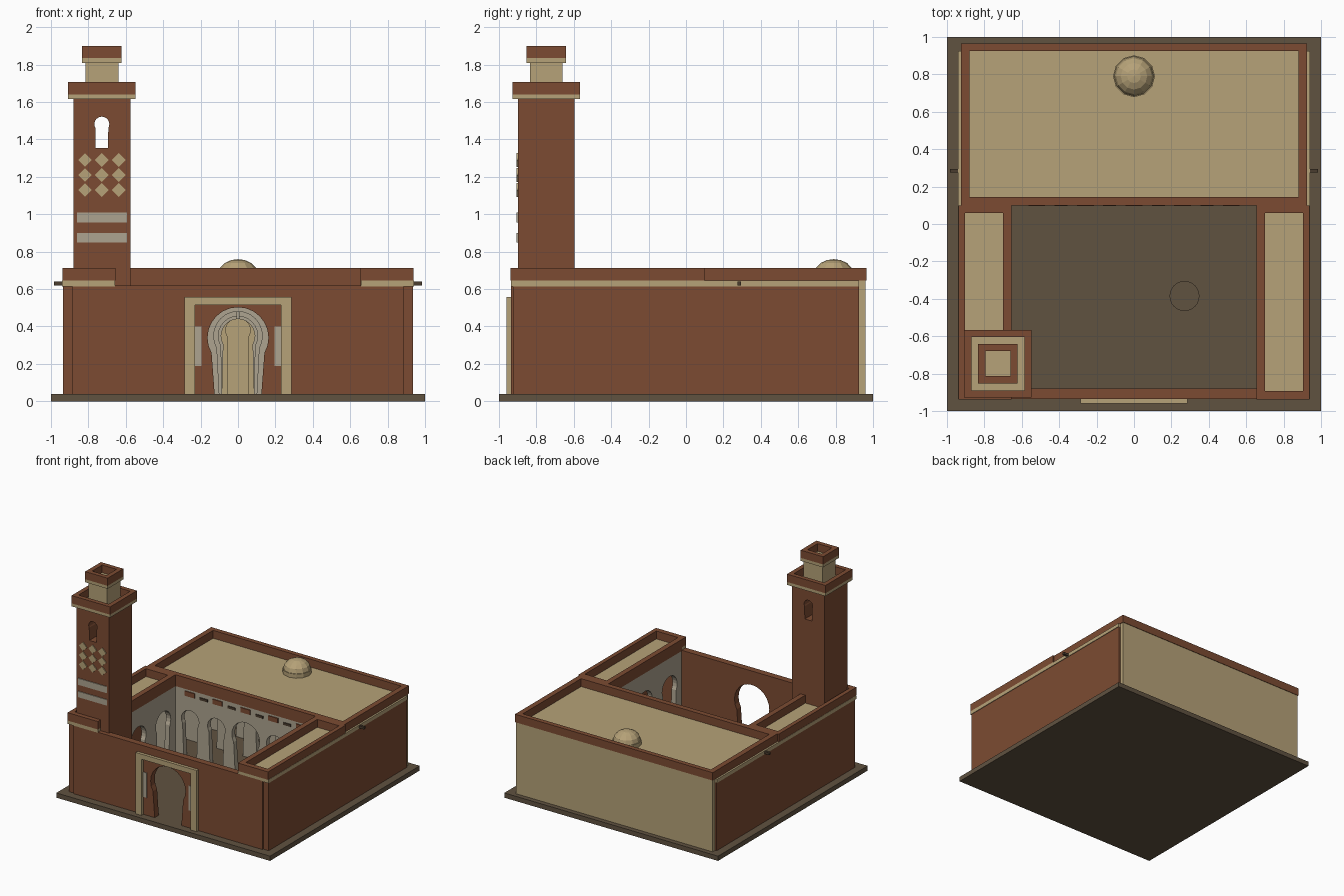
import bpy, bmesh, math
from mathutils import Matrix

if "Cube" in bpy.data.objects:
    bpy.data.objects.remove(bpy.data.objects["Cube"])


def material(name, rgb):
    m = bpy.data.materials.new(name)
    lin = [((c / 255 + 0.055) / 1.055) ** 2.4 for c in rgb]
    m.diffuse_color = (*lin, 1)
    m.use_nodes = True
    m.node_tree.nodes["Principled BSDF"].inputs["Base Color"].default_value = m.diffuse_color
    return m


BROWN = material("red_clay", (124, 75, 50))
CREAM = material("cream_stone", (182, 162, 120))
GREY = material("pale_plaster", (174, 164, 144))
DARK = material("dark_paving", (96, 82, 64))
WOOD = material("dark_wood", (74, 60, 46))


def finish(name, bm, mat):
    bmesh.ops.recalc_face_normals(bm, faces=bm.faces[:])
    me = bpy.data.meshes.new(name)
    bm.to_mesh(me)
    bm.free()
    me.materials.append(mat)
    ob = bpy.data.objects.new(name, me)
    bpy.context.collection.objects.link(ob)
    return ob


def boxes(name, mat, *specs):
    """Each spec is (x0, x1, y0, y1, z0, z1)."""
    bm = bmesh.new()
    for x0, x1, y0, y1, z0, z1 in specs:
        m = Matrix.Translation(((x0 + x1) / 2, (y0 + y1) / 2, (z0 + z1) / 2))
        m = m @ Matrix.Diagonal((abs(x1 - x0), y1 - y0, z1 - z0, 1))
        bmesh.ops.create_cube(bm, size=1, matrix=m)
    return finish(name, bm, mat)


def parapet(name, mat, x0, x1, y0, y1, z0, z1, tl, tr, tf, tb):
    """Open rectangular rim with left, right, front and back thickness."""
    return boxes(name, mat,
                 (x0, x1, y0, y0 + tf, z0, z1), (x0, x1, y1 - tb, y1, z0, z1),
                 (x0, x0 + tl, y0 + tf, y1 - tb, z0, z1),
                 (x1 - tr, x1, y0 + tf, y1 - tb, z0, z1))


def prism(name, mat, pts, d0, d1, axis="y"):
    """Extrude a (u, z) outline along the given axis from d0 to d1."""
    bm = bmesh.new()
    rings = []
    for d in (d0, d1):
        rings.append([bm.verts.new((u, d, z) if axis == "y" else (d, u, z))
                      for u, z in pts])
        bm.faces.new(rings[-1])
    n = len(pts)
    for i in range(n):
        j = (i + 1) % n
        bm.faces.new((rings[0][i], rings[0][j], rings[1][j], rings[1][i]))
    return finish(name, bm, mat)


def horseshoe(c, foot, r, zc, z0, n=16):
    """Horseshoe arch outline, from left foot over the top to right foot."""
    arc = [math.radians(210 - 240 * i / n) for i in range(n + 1)]
    return ([(c - foot, z0)] + [(c + r * math.cos(a), zc + r * math.sin(a)) for a in arc]
            + [(c + foot, z0)])


def arcade(name, mat, u0, u1, z1, arches, d0, d1, axis="y", z0=0.04):
    """Wall with horseshoe openings; each arch is (centre, foot, radius, zc)."""
    pts = [(u0, z0)]
    for c, foot, r, zc in arches:
        pts += horseshoe(c, foot, r, zc, z0)
    pts += [(u1, z0), (u1, z1), (u0, z1)]
    return prism(name, mat, pts, d0, d1, axis)


# Base, courtyard basin
boxes("base_slab", DARK, (-1, 1, -1, 1, 0, 0.04))
bm = bmesh.new()
bmesh.ops.create_cone(bm, cap_ends=True, segments=24, radius1=0.08, radius2=0.08,
                      depth=0.012, matrix=Matrix.Translation((0.27, -0.385, 0.046)))
finish("courtyard_basin", bm, DARK)

# Outer walls
arcade("front_wall", BROWN, -0.885, 0.885, 0.62, [(0, 0.125, 0.163, 0.34)], -0.935, -0.88)
for s, side in ((-1, "left"), (1, "right")):
    boxes(side + "_wall", BROWN, (s * 0.88, s * 0.935, -0.925, 0.925, 0.04, 0.617))
boxes("back_wall", CREAM, (-0.92, 0.92, 0.92, 0.96, 0.04, 0.645))

# Entrance surround and side panels
boxes("portal_frame", CREAM,
      (-0.285, -0.23, -0.96, -0.935, 0.04, 0.515), (0.23, 0.285, -0.96, -0.935, 0.04, 0.515),
      (-0.285, 0.285, -0.96, -0.935, 0.515, 0.558))
boxes("portal_panels", GREY,
      (-0.232, -0.195, -0.941, -0.934, 0.19, 0.4), (0.195, 0.232, -0.941, -0.934, 0.19, 0.4))

# Side galleries: arcade, roof, parapet
for s, side in ((-1, "left"), (1, "right")):
    arcade(side + "_gallery_arcade", GREY, -0.88, 0.1, 0.616,
           [(y, 0.075, 0.1, 0.36) for y in (-0.72, -0.39, -0.06)], s * 0.657, s * 0.7, "x")
    boxes(side + "_gallery_roof", CREAM, (s * 0.657, s * 0.94, -0.935, 0.145, 0.615, 0.645))
    a, b = sorted((s * 0.655, s * 0.938))
    tl, tr = (0.035, 0.045) if s < 0 else (0.045, 0.035)
    parapet(side + "_gallery_parapet", BROWN, a, b, -0.938, 0.1, 0.645, 0.712,
            tl, tr, 0.045, 0.04)
    boxes(side + "_gallery_edge", BROWN, (s * 0.655, s * 0.66, -0.88, 0.1, 0.615, 0.645))

# Prayer hall: arcades, roof, parapet
hall = [(-0.52, 0.06, 0.082, 0.36), (-0.275, 0.06, 0.082, 0.36), (0, 0.1, 0.13, 0.35),
        (0.275, 0.06, 0.082, 0.36), (0.52, 0.06, 0.082, 0.36)]
arcade("hall_front_arcade", GREY, -0.88, 0.88, 0.616, hall, 0.103, 0.145)
for i, y in enumerate((0.37, 0.63)):
    inner = [(c, 0.085 if c == 0 else f, 0.105 - 0.015 * i if c == 0 else r, z)
             for c, f, r, z in hall]
    arcade("hall_inner_arcade_%d" % (i + 1), GREY, -0.88, 0.88, 0.616, inner, y, y + 0.04)
arcade("prayer_niche", CREAM, -0.13, 0.13, 0.52, [(0, 0.055, 0.065, 0.38)], 0.89, 0.92)
boxes("hanging_lamp", GREY, (-0.007, 0.007, 0.25, 0.264, 0.44, 0.616))
boxes("hall_roof", CREAM, (-0.94, 0.94, 0.14, 0.925, 0.615, 0.645))
parapet("hall_parapet", BROWN, -0.925, 0.925, 0.1, 0.964, 0.645, 0.712,
        0.045, 0.045, 0.045, 0.04)
boxes("hall_front_beam", BROWN, (-0.655, 0.655, 0.1, 0.14, 0.616, 0.645))
boxes("hall_brown_panels", BROWN,
      *[(x - 0.045, x + 0.045, 0.095, 0.104, 0.56, 0.6) for x in (-0.52, -0.26, 0, 0.26, 0.52)])
boxes("hall_beam_ends", WOOD,
      *[(x - 0.035, x + 0.035, 0.095, 0.104, 0.56, 0.58) for x in (-0.39, -0.13, 0.13, 0.39)])
boxes("rain_spouts", WOOD,
      (-0.985, -0.92, 0.275, 0.295, 0.62, 0.64), (0.92, 0.985, 0.275, 0.295, 0.62, 0.64))

# Dome over the niche, twelve flat sides
bm = bmesh.new()
profile = [(0.112, 0.64), (0.112, 0.68)]
profile += [(0.106 * math.cos(a), 0.68 + 0.08 * math.sin(a))
            for a in (0, math.radians(25), math.radians(48), math.radians(70))]
rings = [[bm.verts.new((r * math.cos(k * math.pi / 6), 0.79 + r * math.sin(k * math.pi / 6), z))
          for k in range(12)] for r, z in profile]
for lo, hi in zip(rings, rings[1:]):
    for k in range(12):
        bm.faces.new((lo[k], lo[(k + 1) % 12], hi[(k + 1) % 12], hi[k]))
tip = bm.verts.new((0, 0.79, 0.76))
for k in range(12):
    bm.faces.new((rings[-1][k], rings[-1][(k + 1) % 12], tip))
bm.faces.new(rings[0])
finish("dome", bm, CREAM)

# Tower shaft with a keyhole window cut through
TX, TY = -0.728, -0.747


def square(h, z0, z1):
    return (TX - h, TX + h, TY - h, TY + h, z0, z1)


shaft = boxes("tower_shaft", BROWN, square(0.152, 0.04, 1.615))
cutter = prism("window_cutter", BROWN, horseshoe(TX, 0.033, 0.04, 1.482, 1.355),
               TY - 0.3, TY + 0.3)
cutter.hide_render = True
cutter.hide_viewport = True
cut = shaft.modifiers.new("window", "BOOLEAN")
cut.operation = "DIFFERENCE"
cut.solver = "EXACT"
cut.object = cutter

# Tower crown and lantern
boxes("tower_ledge", CREAM, square(0.18, 1.615, 1.64))
parapet("tower_parapet", BROWN, *square(0.18, 1.64, 1.706), *[0.038] * 4)
boxes("lantern", CREAM, square(0.088, 1.64, 1.81))
boxes("lantern_ledge", CREAM, square(0.105, 1.81, 1.835))
parapet("lantern_parapet", BROWN, *square(0.105, 1.835, 1.9), *[0.038] * 4)

# Tower front ornament: diamonds and bands
FY = TY - 0.152
for i in range(3):
    for j in range(3):
        x, z, h = TX + (i - 1) * 0.09, 1.13 + j * 0.08, 0.037
        prism("diamond_%d_%d" % (i, j), CREAM,
              [(x - h, z), (x, z - h), (x + h, z), (x, z + h)], FY - 0.007, FY + 0.002)
boxes("tower_bands", GREY,
      (TX - 0.134, TX + 0.134, FY - 0.006, FY + 0.002, 0.955, 1.01),
      (TX - 0.134, TX + 0.134, FY - 0.006, FY + 0.002, 0.85, 0.9))
